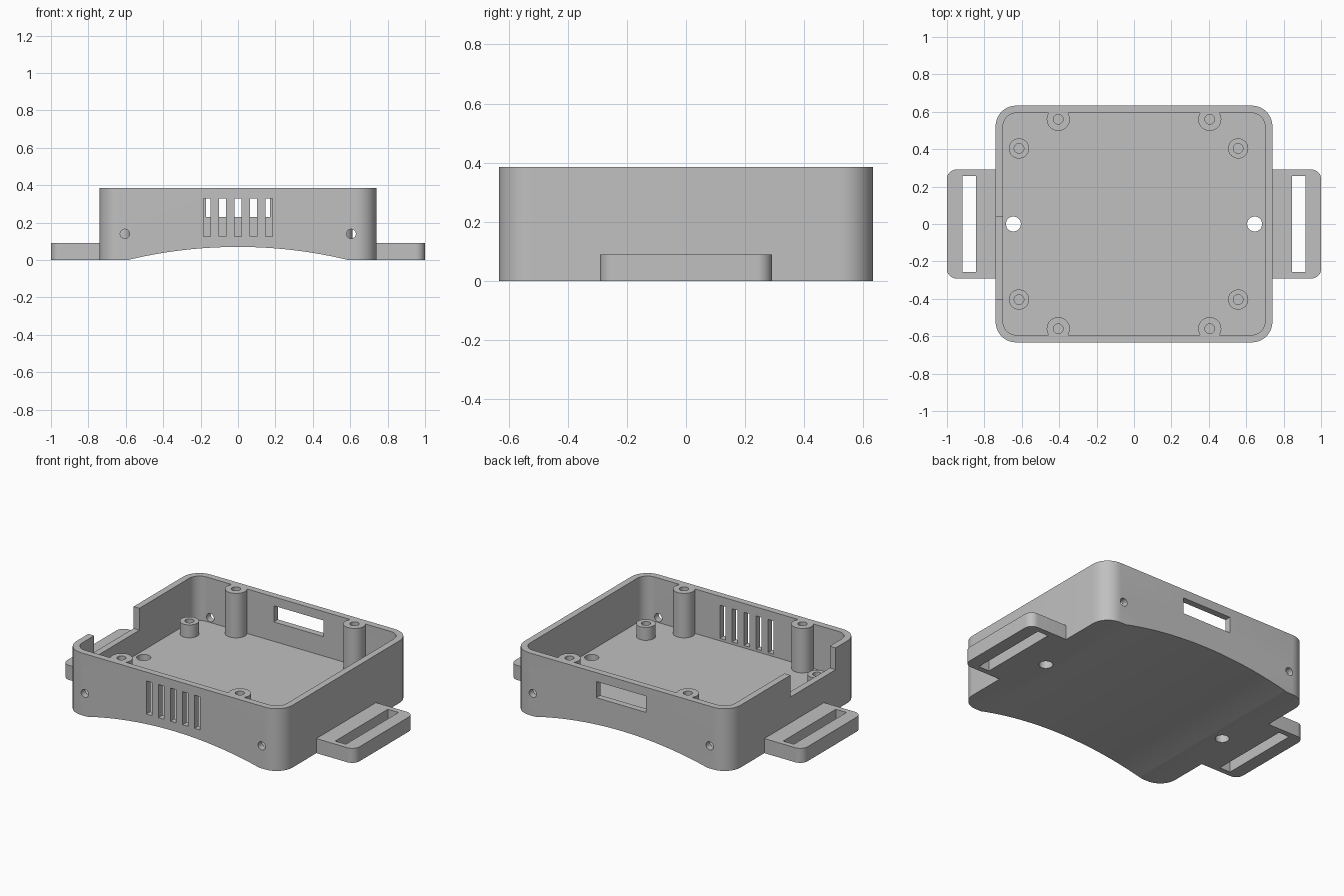
import bpy, bmesh, math
from math import cos, sin, pi

if "Cube" in bpy.data.objects:
    bpy.data.objects.remove(bpy.data.objects["Cube"])

H = 0.385        # rim height
FLOOR = 0.11     # inside floor height

grey = bpy.data.materials.new("plain grey")
grey.diffuse_color = (0.53, 0.53, 0.53, 1)
grey.use_nodes = True
grey.node_tree.nodes["Principled BSDF"].inputs["Base Color"].default_value = grey.diffuse_color


def finish(bm, name):
    bmesh.ops.remove_doubles(bm, verts=bm.verts, dist=1e-5)
    bmesh.ops.recalc_face_normals(bm, faces=bm.faces)
    me = bpy.data.meshes.new(name)
    bm.to_mesh(me)
    bm.free()
    me.materials.append(grey)
    ob = bpy.data.objects.new(name, me)
    bpy.context.collection.objects.link(ob)
    return ob


def prism(name, pts, lo, hi, axis="z"):
    """Extrude a 2D outline along z (points are x, y) or y (points are x, z)."""
    bm = bmesh.new()
    at = (lambda p, h: (p[0], p[1], h)) if axis == "z" else (lambda p, h: (p[0], h, p[1]))
    a = [bm.verts.new(at(p, lo)) for p in pts]
    b = [bm.verts.new(at(p, hi)) for p in pts]
    bm.faces.new(a)
    bm.faces.new(b)
    for i in range(len(pts)):
        j = (i + 1) % len(pts)
        bm.faces.new((a[i], a[j], b[j], b[i]))
    return finish(bm, name)


def rect(x0, x1, y0, y1, r=(0, 0, 0, 0), n=10):
    """Rectangle outline; r = radii at (+x+y, -x+y, -x-y, +x-y)."""
    pts = []
    for k, (cx, cy, sx, sy) in enumerate([(x1, y1, 1, 1), (x0, y1, -1, 1),
                                          (x0, y0, -1, -1), (x1, y0, 1, -1)]):
        if not r[k]:
            pts.append((cx, cy))
            continue
        for i in range(n + 1):
            t = pi / 2 * (k + i / n)
            pts.append((cx - sx * r[k] + r[k] * cos(t), cy - sy * r[k] + r[k] * sin(t)))
    return pts


def circle(x, y, r, n=32):
    return [(x + r * cos(2 * pi * i / n), y + r * sin(2 * pi * i / n)) for i in range(n)]


def cut(ob, cutter):
    m = ob.modifiers.new("cut", "BOOLEAN")
    m.operation, m.solver, m.object = "DIFFERENCE", "EXACT", cutter
    bpy.context.view_layer.objects.active = ob
    bpy.ops.object.modifier_apply(modifier=m.name)
    bpy.data.objects.remove(cutter)


def smooth(ob):
    bpy.ops.object.select_all(action="DESELECT")
    ob.select_set(True)
    bpy.context.view_layer.objects.active = ob
    bpy.ops.object.shade_smooth_by_angle(angle=math.radians(30))


def post(name, x, y, r, hole, bottom, top, depth, n=32):
    """Screw post with a blind hole, turned from a short profile."""
    bm = bmesh.new()
    rings = [[bm.verts.new((px, py, z)) for px, py in circle(x, y, rad, n)]
             for rad, z in ((r, bottom), (r, top), (hole, top), (hole, depth))]
    bm.faces.new(rings[0])
    bm.faces.new(rings[-1])
    for a, b in zip(rings, rings[1:]):
        for i in range(n):
            j = (i + 1) % n
            bm.faces.new((a[i], a[j], b[j], b[i]))
    smooth(finish(bm, name))


# Open box with rounded corners
box = prism("case_body", rect(-0.74, 0.74, -0.633, 0.633, (0.11,) * 4), 0, H)
cut(box, prism("cavity", rect(-0.70, 0.70, -0.593, 0.593, (0.07,) * 4), FLOOR, 1))

# Curved hollow under the base
half, rise = 0.59, 0.07
R = (half ** 2 + rise ** 2) / (2 * rise)
a = math.asin(half * 1.02 / R)
arc = [(R * sin(a * (i / 16 - 1)), rise - R + R * cos(a * (i / 16 - 1))) for i in range(33)]
cut(box, prism("hollow", arc + [(0.6, -0.2), (-0.6, -0.2)], -1, 1, "y"))

# Vent slots in the front, window in the back, notch in the left wall
for i in range(-2, 3):
    x = i * 0.0825
    cut(box, prism("vent", rect(x - 0.019, x + 0.019, 0.125, 0.33), -0.8, -0.5, "y"))
cut(box, prism("window", rect(-0.17, 0.17, 0.23, 0.33), 0.5, 0.8, "y"))
cut(box, prism("notch", rect(-0.8, -0.65, -0.405, 0.037), 0.25, 1))

# Small holes through front and back walls, and through the floor
for s in (-1, 1):
    for y0, y1 in ((-0.8, -0.5), (0.5, 0.8)):
        cut(box, prism("wall_hole", circle(s * 0.605, 0.14, 0.025, 24), y0, y1, "y"))
    cut(box, prism("floor_hole", circle(s * 0.645, 0, 0.04), -0.5, 0.5))
smooth(box)

# Strap loops on both sides
for side, s in (("left", -1), ("right", 1)):
    radii = (0.05, 0, 0, 0.05) if s > 0 else (0, 0.05, 0.05, 0)
    x0, x1 = sorted((s * 0.735, s * 1.0))
    loop = prism(side + "_strap_loop", rect(x0, x1, -0.291, 0.291, radii), 0, 0.09)
    x0, x1 = sorted((s * 0.845, s * 0.918))
    cut(loop, prism("slot", rect(x0, x1, -0.257, 0.257), -0.1, 0.2))
    smooth(loop)

# Tall lid posts against the walls, short board posts on the floor
for s in (-1, 1):
    for x in (-0.405, 0.405):
        post("lid_post", x, s * 0.56, 0.062, 0.026, FLOOR - 0.01, H, 0.2)
    for x in (-0.615, 0.557):
        post("board_post", x, s * 0.404, 0.054, 0.026, FLOOR - 0.01, 0.19, FLOOR)
